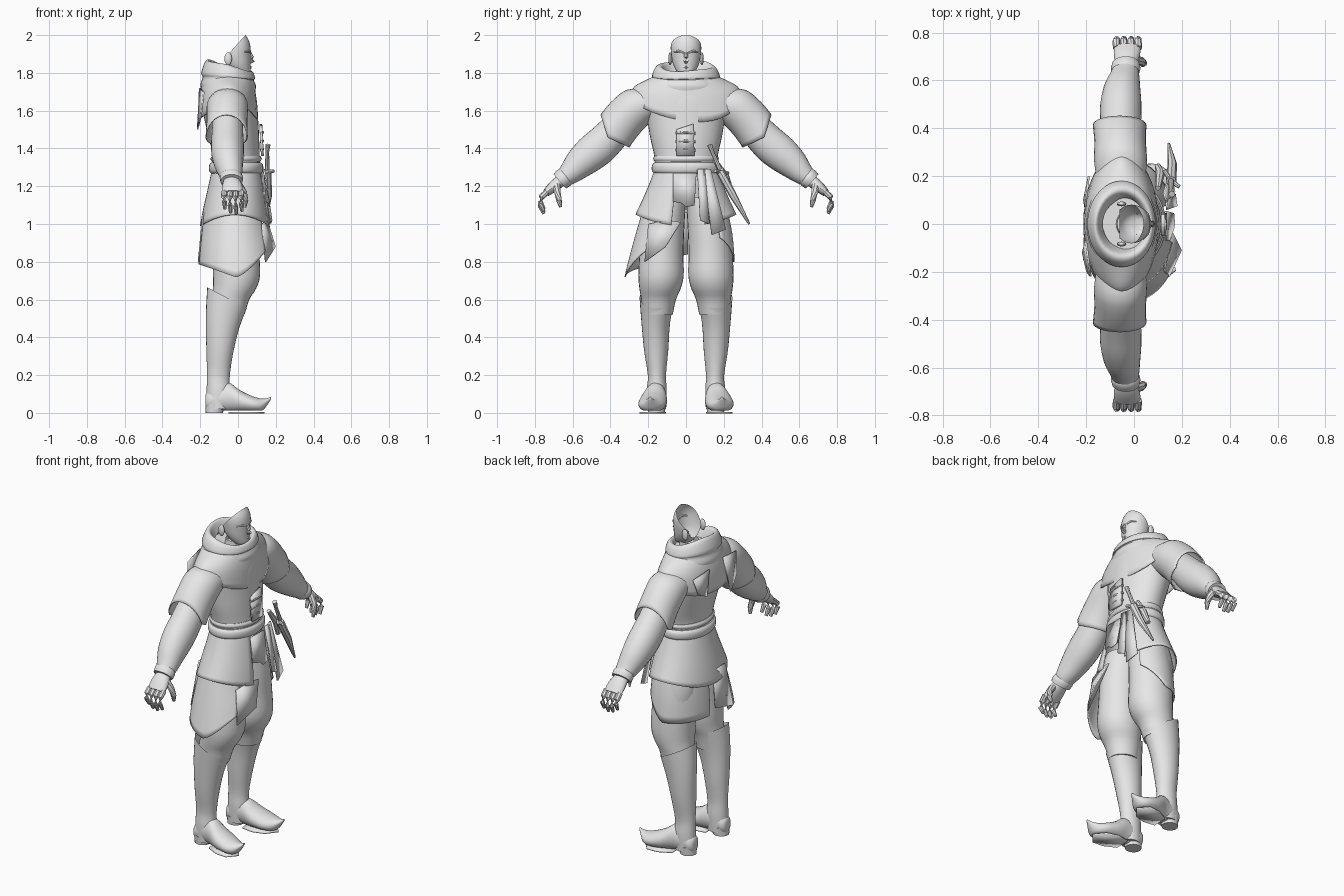
import bpy, bmesh, math
from mathutils import Vector

X, Y, Z = Vector((1, 0, 0)), Vector((0, 1, 0)), Vector((0, 0, 1))
ARM_UP = Vector((0, .66, .75))
grey = bpy.data.materials.new("plain_grey")
grey.diffuse_color = (.8, .8, .8, 1)


def finish(name, bm, mirror=False, thick=0):
    bmesh.ops.recalc_face_normals(bm, faces=bm.faces)
    me = bpy.data.meshes.new(name)
    bm.to_mesh(me)
    bm.free()
    me.materials.append(grey)
    ob = bpy.data.objects.new(name, me)
    bpy.context.collection.objects.link(ob)
    if thick:
        m = ob.modifiers.new("thickness", 'SOLIDIFY')
        m.thickness = thick
    if mirror:
        m = ob.modifiers.new("mirror", 'MIRROR')
        m.use_axis = (False, True, False)
        m.use_clip = False
        m.use_mirror_merge = False
    return ob


def smooth_keys(keys, sub):
    """Catmull-Rom interpolation through rows of numbers."""
    out, n = [], len(keys)
    for i in range(n - 1):
        a, b, c, d = keys[max(i - 1, 0)], keys[i], keys[i + 1], keys[min(i + 2, n - 1)]
        for k in range(sub):
            t = k / sub
            out.append([.5 * (2 * q + (r - p) * t + (2 * p - 5 * q + 4 * r - s) * t * t
                              + (3 * q - p - 3 * r + s) * t ** 3)
                        for p, q, r, s in zip(a, b, c, d)])
    return out + [list(keys[-1])]


def loft(name, keys, U=X, V=Y, n=28, arc=None, hem=None, caps=(True, True),
         mirror=False, sub=3, thick=0, floor=None, shape=None):
    """Skin over ellipses; each key is (x, y, z, radius along U, radius along V)."""
    bm = bmesh.new()
    rows, W = smooth_keys(keys, sub), U.cross(V)
    a0, a1 = arc or (0, 360)
    cols = n if arc is None else n + 1
    grid = []
    for i, (x, y, z, ru, rv) in enumerate(rows):
        t, ring = i / (len(rows) - 1), []
        for j in range(cols):
            a = math.radians(a0 + (a1 - a0) * j / n)
            p = Vector((x, y, z)) + U * ru * math.cos(a) + V * rv * math.sin(a)
            if hem:
                p += W * hem(a) * t ** 1.5
            if floor is not None:
                p.z = max(p.z, floor)
            ring.append(bm.verts.new(p))
        grid.append(ring)
    for r, s in zip(grid, grid[1:]):
        for j in range(n):
            k = (j + 1) % cols
            bm.faces.new((r[j], r[k], s[k], s[j]))
    if arc is None:
        for on, ring in zip(caps, (grid[0], grid[-1])):
            if on:
                bm.faces.new(ring)
    if shape:
        shape(bm)
    return finish(name, bm, mirror, thick)


def rods(name, paths, n=8, mirror=False):
    """Round bars; each path is a list of (x, y, z, radius)."""
    bm = bmesh.new()
    for path in paths:
        pts, rings = [Vector(p[:3]) for p in path], []
        for i, p in enumerate(pts):
            d = pts[min(i + 1, len(pts) - 1)] - pts[max(i - 1, 0)]
            q = d.to_track_quat('Z', 'Y')
            rings.append([bm.verts.new(p + q @ Vector((math.cos(k * math.tau / n), math.sin(k * math.tau / n), 0))
                                       * path[i][3]) for k in range(n)])
        for r, s in zip(rings, rings[1:]):
            for k in range(n):
                bm.faces.new((r[k], r[k - 1], s[k - 1], s[k]))
        bm.faces.new(rings[0])
        bm.faces.new(rings[-1])
    return finish(name, bm, mirror)


def plate(name, pts, thick=.008, mirror=False):
    bm = bmesh.new()
    bm.faces.new([bm.verts.new(p) for p in pts])
    return finish(name, bm, mirror, thick)


def ball(name, loc, size, mirror=False):
    bm = bmesh.new()
    bmesh.ops.create_uvsphere(bm, u_segments=12, v_segments=8, radius=1)
    for v in bm.verts:
        v.co = Vector(loc) + Vector(c * s for c, s in zip(v.co, size))
    return finish(name, bm, mirror)


# Head: a hollow face shell, sliced off at the back
def slice_back(bm):
    for co, no in (((.037, 0, 1.998), (-.095, 0, .085)), ((-.06, 0, 1.9), (-1, 0, 0))):
        bmesh.ops.bisect_plane(bm, geom=bm.verts[:] + bm.edges[:] + bm.faces[:],
                               plane_co=co, plane_no=no, clear_outer=True)


loft("face", [(.033, 0, 1.785, .02, .025), (.015, 0, 1.80, .05, .045), (0, 0, 1.84, .066, .066),
              (-.01, 0, 1.88, .077, .076), (-.01, 0, 1.93, .077, .081), (-.015, 0, 1.97, .073, .076),
              (-.02, 0, 2.0, .06, .058)], caps=(True, False), shape=slice_back)
rods("nose", [[(.062, 0, 1.91, .008), (.074, 0, 1.88, .011), (.076, 0, 1.866, .014), (.062, 0, 1.855, .008)]])
rods("brow", [[(.064, .012, 1.905, .007), (.055, .04, 1.916, .008), (.035, .064, 1.912, .004)]], mirror=True)
rods("lips", [[(.05, -.03, 1.828, .004), (.064, 0, 1.829, .009), (.05, .03, 1.828, .004)]])
ball("ear", (-.052, .084, 1.875), (.02, .01, .034), True)
loft("neck", [(-.03, 0, 1.68, .06, .065), (-.02, 0, 1.81, .05, .055)], caps=(False, False))

# Torso, cowl and shoulder capelet
loft("torso", [(-.01, 0, 1.27, .13, .16), (-.01, 0, 1.36, .125, .168), (-.02, 0, 1.45, .132, .188),
               (-.035, 0, 1.55, .142, .205), (-.045, 0, 1.65, .145, .22), (-.05, 0, 1.72, .135, .2),
               (-.05, 0, 1.78, .11, .14)], n=36)
loft("cowl", [(-.05, 0, 1.70, .14, .19), (-.052, 0, 1.735, .147, .195), (-.052, 0, 1.77, .135, .178),
              (-.052, 0, 1.785, .143, .18), (-.05, 0, 1.825, .13, .163), (-.05, 0, 1.838, .115, .14),
              (-.05, 0, 1.82, .1, .12), (-.045, 0, 1.76, .085, .1)], n=36, caps=(False, False),
     hem=lambda a: -.05 * math.cos(a) + .008 * math.sin(3 * a))


def cape_hem(a):
    front = max(0, math.cos(a)) ** 1.5
    return -.10 * front * (1 + .4 * math.sin(a)) - .09 * max(0, -math.cos(a)) + .03 * abs(math.sin(a)) ** 6


loft("capelet", [(-.05, 0, 1.79, .12, .15), (-.052, 0, 1.755, .138, .215), (-.054, 0, 1.71, .152, .275),
                 (-.054, 0, 1.645, .158, .30)], n=40, caps=(False, False), hem=cape_hem, thick=.006)
plate("cape_tail_right", [(-.185, -.22, 1.70), (-.205, -.07, 1.72), (-.218, -.12, 1.5), (-.2, -.2, 1.57)])
plate("cape_tail_left", [(-.185, .2, 1.68), (-.2, .07, 1.70), (-.205, .1, 1.55), (-.19, .16, 1.58)])

# Arms and sleeves
loft("sleeve", [(-.055, .16, 1.65, .095, .09), (-.056, .25, 1.625, .11, .108), (-.058, .335, 1.55, .108, .113),
                (-.06, .395, 1.475, .112, .116)], X, ARM_UP, hem=lambda a: .05 * abs(math.sin(a)) - .025,
     caps=(True, False), mirror=True, thick=.006)
loft("forearm", [(-.055, .34, 1.53, .08, .085), (-.056, .43, 1.435, .086, .095), (-.055, .5, 1.375, .086, .095),
                 (-.05, .57, 1.315, .076, .08), (-.04, .62, 1.265, .062, .06), (-.035, .655, 1.235, .05, .045)],
     X, ARM_UP, mirror=True)
loft("cuff", [(-.036, .635, 1.255, .055, .05), (-.035, .648, 1.243, .062, .054), (-.034, .668, 1.225, .058, .05)],
     X, ARM_UP, n=20, mirror=True)
loft("palm", [(-.034, .655, 1.235, .04, .032), (-.03, .70, 1.20, .054, .03), (-.028, .742, 1.163, .055, .02)],
     X, ARM_UP, n=16, mirror=True)
fingers = []
for i, drop in enumerate((.02, .0, -.005, .008)):
    x = -.072 + .03 * i
    fingers.append([(x, .735, 1.17, .016), (x - .002, .765, 1.143, .016), (x, .772, 1.10 + drop, .014),
                    (x + .003, .752, 1.06 + drop, .009)])
fingers.append([(.005, .685, 1.205, .02), (.032, .68, 1.165, .018), (.04, .672, 1.125, .015), (.036, .664, 1.09, .009)])
rods("fingers", fingers, mirror=True)

# Belt and tunic skirt, open at the front
loft("belt", [(-.01, 0, 1.265, .13, .165), (-.01, 0, 1.28, .142, .18), (-.01, 0, 1.31, .143, .18),
              (-.01, 0, 1.325, .132, .168)], n=36)
loft("upper_belt", [(-.01, 0, 1.33, .128, .166), (-.01, 0, 1.345, .136, .174), (-.01, 0, 1.36, .128, .168)], n=36)
loft("tunic_skirt", [(-.008, 0, 1.29, .13, .165), (-.01, 0, 1.2, .15, .2), (-.013, 0, 1.12, .17, .235),
                     (-.016, 0, 1.05, .185, .268)], n=40, arc=(22, 343), thick=.006,
     hem=lambda a: -.06 * math.cos(a) ** 2)
loft("coat_panel_right", [(-.01, 0, 1.12, .16, .215), (-.012, -.01, .98, .185, .25), (-.012, -.02, .87, .20, .275),
                          (-.012, -.03, .77, .205, .295)], n=28, arc=(195, 320), thick=.006,
     hem=lambda a: -.05 + .20 * max(0, math.cos(a)) ** 1.5 + .07 * max(0, -math.cos(a)))
loft("coat_panel_left", [(-.01, 0, 1.12, .155, .21), (-.012, 0, .95, .17, .245), (-.014, 0, .80, .175, .258)],
     n=24, arc=(45, 172), thick=.006, hem=lambda a: .18 * max(0, math.cos(a)))
plate("coat_panel_back", [(-.18, -.11, 1.06), (-.18, .01, 1.06), (-.2, .01, .84), (-.205, -.15, .80)])
plate("coat_front_corner", [(.15, -.10, 1.02), (.16, -.03, 1.01), (.20, -.11, .88), (.15, -.22, .80), (.13, -.2, 1.0)])

# Front panel, chest clasps and sashes
plate("front_panel", [(.137, -.07, 1.27), (.137, .055, 1.27), (.168, .045, 1.10), (.172, .0, 1.09), (.168, -.02, 1.11),
                      (.15, -.07, 1.12)])
plate("chest_placket", [(.122, -.05, 1.36), (.122, .045, 1.36), (.113, .04, 1.53), (.114, -.05, 1.5)], .015)
for i in range(3):
    z = 1.39 + .045 * i
    rods("chest_clasp", [[(.124, -.055, z, .007), (.129, 0, z + .005, .009), (.122, .05, z, .007)]])
plate("sash_inner", [(.142, .06, 1.29), (.138, .10, 1.29), (.175, .125, 1.0), (.182, .075, 1.02)])
plate("sash_outer", [(.132, .09, 1.29), (.12, .13, 1.29), (.148, .21, .97), (.165, .135, .94)])

# Dagger and sheath at the left hip
rods("dagger", [[(.158, .125, 1.42, .014), (.155, .14, 1.38, .01), (.155, .18, 1.29, .012)],
                [(.19, .155, 1.28, .008), (.155, .18, 1.275, .012), (.125, .225, 1.27, .008)],
                [(.155, .18, 1.28, .022), (.16, .25, 1.15, .02), (.145, .335, 1.0, .006)]])
rods("hip_pouch_strap", [[(.1, .15, 1.34, .012), (.11, .21, 1.25, .02), (.10, .24, 1.17, .014)]])

# Trousers, boots and feet
loft("trouser_leg", [(-.02, .10, 1.14, .11, .1), (-.02, .12, 1.0, .13, .112), (-.012, .13, .85, .125, .116),
                     (-.008, .132, .73, .125, .12), (-.018, .137, .66, .115, .11), (-.04, .145, .60, .1, .092),
                     (-.05, .15, .52, .085, .08)], mirror=True)
loft("boot", [(-.107, .155, .02, .062, .05), (-.103, .155, .12, .063, .053), (-.104, .154, .2, .06, .048),
              (-.098, .158, .33, .07, .064), (-.083, .16, .48, .087, .076), (-.058, .152, .61, .105, .094)],
     caps=(True, False), mirror=True, hem=lambda a: -.055 * math.cos(a))
loft("foot", [(-.172, .155, .06, .025, .035), (-.15, .155, .065, .045, .055), (-.06, .16, .085, .055, .078),
              (.01, .172, .062, .072, .058), (.08, .182, .045, .07, .042), (.125, .188, .042, .048, .034),
              (.155, .19, .06, .022, .018), (.175, .19, .08, .006, .006)],
     Y, Z, mirror=True, floor=.012)
loft("heel", [(-.125, .156, 0, .046, .044), (-.122, .156, .05, .05, .05)], n=20, mirror=True, sub=1)
plate("sole", [(-.05, .115, .006), (.02, .105, .006), (.09, .125, .006), (.14, .188, .006), (.09, .245, .006),
               (.02, .24, .006), (-.05, .205, .006)], .009, True)

# Smooth shading with sharp edges kept
for ob in bpy.data.objects:
    ob.select_set(True)
    bpy.context.view_layer.objects.active = ob
bpy.ops.object.shade_smooth_by_angle(angle=math.radians(40))
